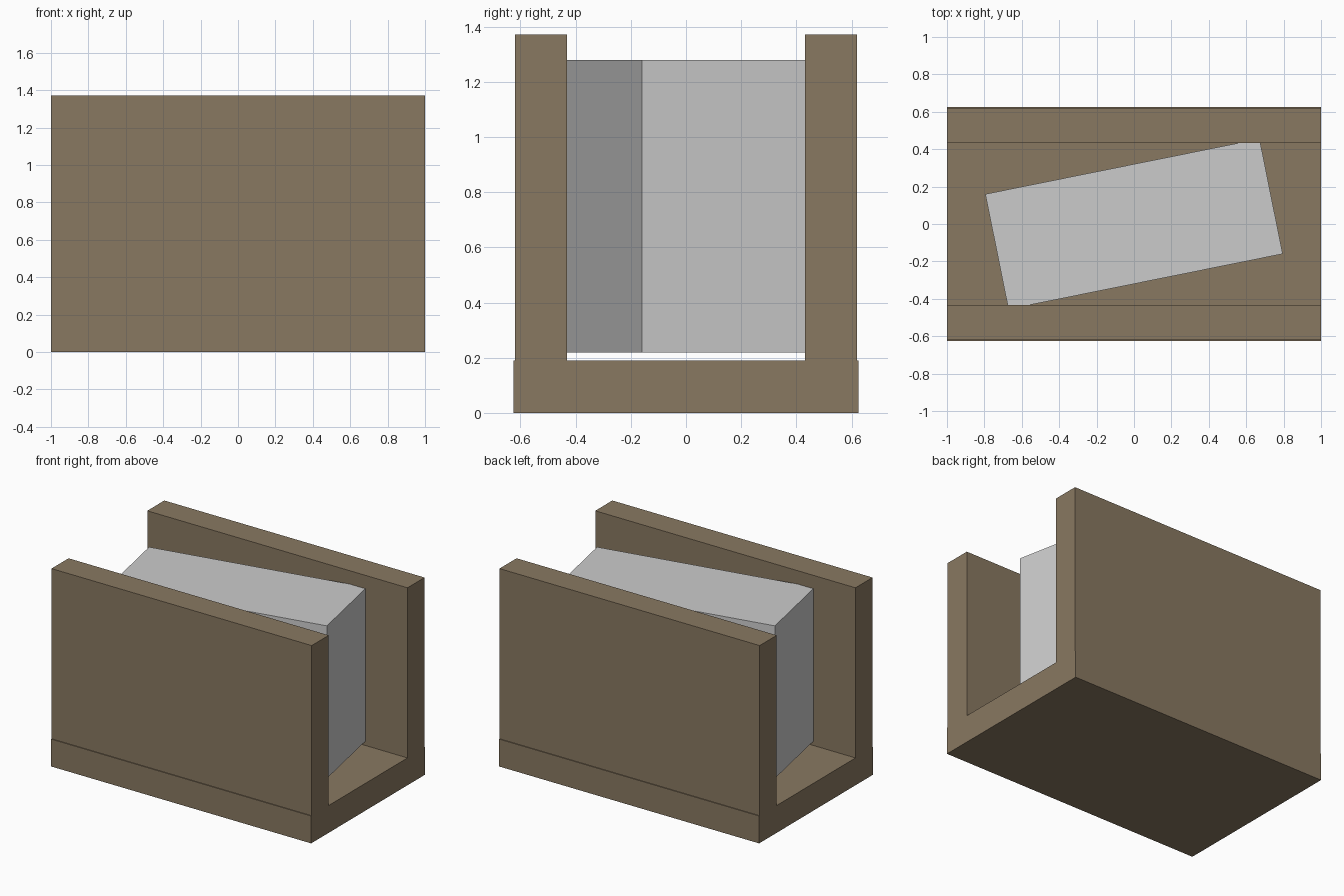
import bpy
from math import radians

if "Cube" in bpy.data.objects:
    bpy.data.objects.remove(bpy.data.objects["Cube"])

wood = bpy.data.materials.new("wood")
wood.diffuse_color = (0.25, 0.19, 0.12, 1)
wood.use_nodes = True
wood.node_tree.nodes["Principled BSDF"].inputs["Base Color"].default_value = wood.diffuse_color


def box(name, size, loc, turn=0.0, mat=None):
    bpy.ops.mesh.primitive_cube_add(size=1, location=loc)
    ob = bpy.context.object
    ob.name = name
    ob.scale = size
    bpy.ops.object.transform_apply(location=False, rotation=False, scale=True)
    ob.rotation_euler.z = radians(turn)
    if mat:
        ob.data.materials.append(mat)
    return ob


# Trough floor
box("floor", (2, 1.25, 0.19), (0, 0, 0.095), mat=wood)

# Two side walls standing on the floor
for name, side in (("front_wall", -1), ("back_wall", 1)):
    box(name, (2, 0.187, 1.182), (0, side * 0.5255, 0.781), mat=wood)

# Block wedged at an angle between the walls, just above the floor
box("wedged_block", (1.496, 0.628, 1.06), (0, 0, 0.749), turn=11.4)
